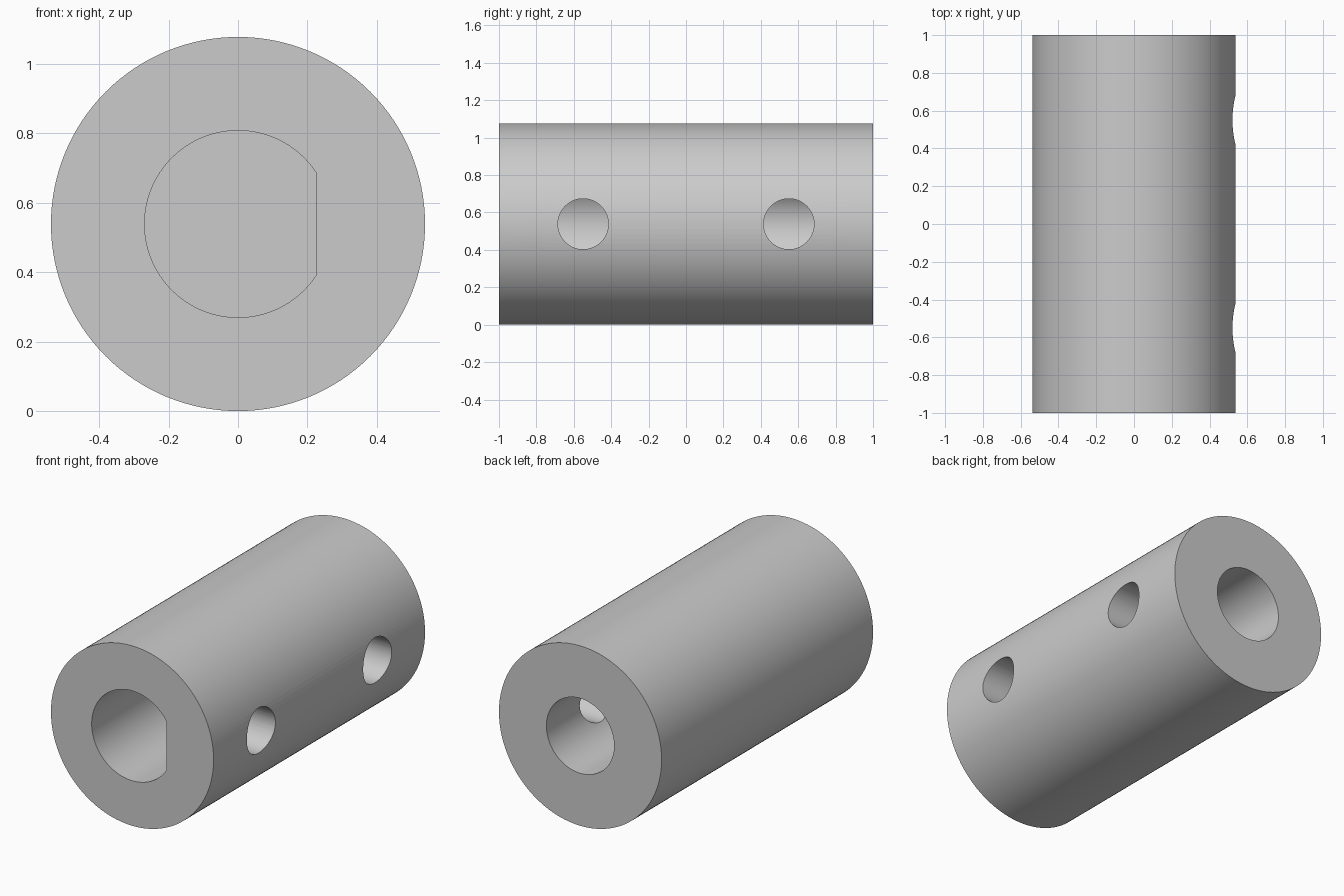
import bpy
from math import radians, pi, cos, sin, acos

if "Cube" in bpy.data.objects:
    bpy.data.objects.remove(bpy.data.objects["Cube"])

R = 0.5385          # outer radius, also the axis height
BORE_FRONT = 0.269  # D-shaped bore
FLAT_X = 0.2255     # flat of the D
BORE_BACK = 0.2244  # round bore
WEB = 0.1           # half thickness of the wall between the bores
SCREW_R = 0.135
SCREW_Y = 0.55


def cylinder(name, radius, depth, location, rotation, sides=128):
    bpy.ops.mesh.primitive_cylinder_add(vertices=sides, radius=radius, depth=depth,
                                        location=location, rotation=rotation)
    obj = bpy.context.object
    obj.name = name
    return obj


def prism(name, profile, y0, y1):
    """Extrude an x/z outline along y."""
    n = len(profile)
    verts = [(x, y, z) for y in (y0, y1) for x, z in profile]
    faces = [tuple(range(n)), tuple(reversed(range(n, 2 * n)))]
    faces += [(i, i + n, (i + 1) % n + n, (i + 1) % n) for i in range(n)]
    mesh = bpy.data.meshes.new(name)
    mesh.from_pydata(verts, [], faces)
    obj = bpy.data.objects.new(name, mesh)
    bpy.context.collection.objects.link(obj)
    return obj


def cut(target, cutter):
    mod = target.modifiers.new("cut", 'BOOLEAN')
    mod.operation = 'DIFFERENCE'
    mod.solver = 'EXACT'
    mod.object = cutter
    bpy.context.view_layer.objects.active = target
    bpy.ops.object.modifier_apply(modifier=mod.name)
    bpy.data.objects.remove(cutter, do_unlink=True)


along_y = (radians(90), 0, 0)
along_x = (0, radians(90), 0)

# coupling body
body = cylinder("shaft_coupling", R, 2.0, (0, 0, R), along_y)

# front D-shaped blind bore
a = acos(FLAT_X / BORE_FRONT)
steps = 96
angles = [a + (2 * pi - 2 * a) * i / steps for i in range(steps + 1)]
profile = [(BORE_FRONT * cos(t), R + BORE_FRONT * sin(t)) for t in angles]
# outline runs counter-clockwise seen from the front, so the start cap faces -y
cut(body, prism("front_bore_cutter", profile, -1.2, -WEB))

# back round blind bore
cut(body, cylinder("back_bore_cutter", BORE_BACK, 1.2 - WEB,
                   (0, (1.2 + WEB) / 2, R), along_y, 96))

# set-screw holes through the right wall into each bore
for y in (-SCREW_Y, SCREW_Y):
    cut(body, cylinder("screw_hole_cutter", SCREW_R, 0.7, (0.4, y, R), along_x, 64))

bpy.ops.object.select_all(action='DESELECT')
body.select_set(True)
bpy.context.view_layer.objects.active = body
bpy.ops.object.shade_smooth_by_angle(angle=radians(25))
